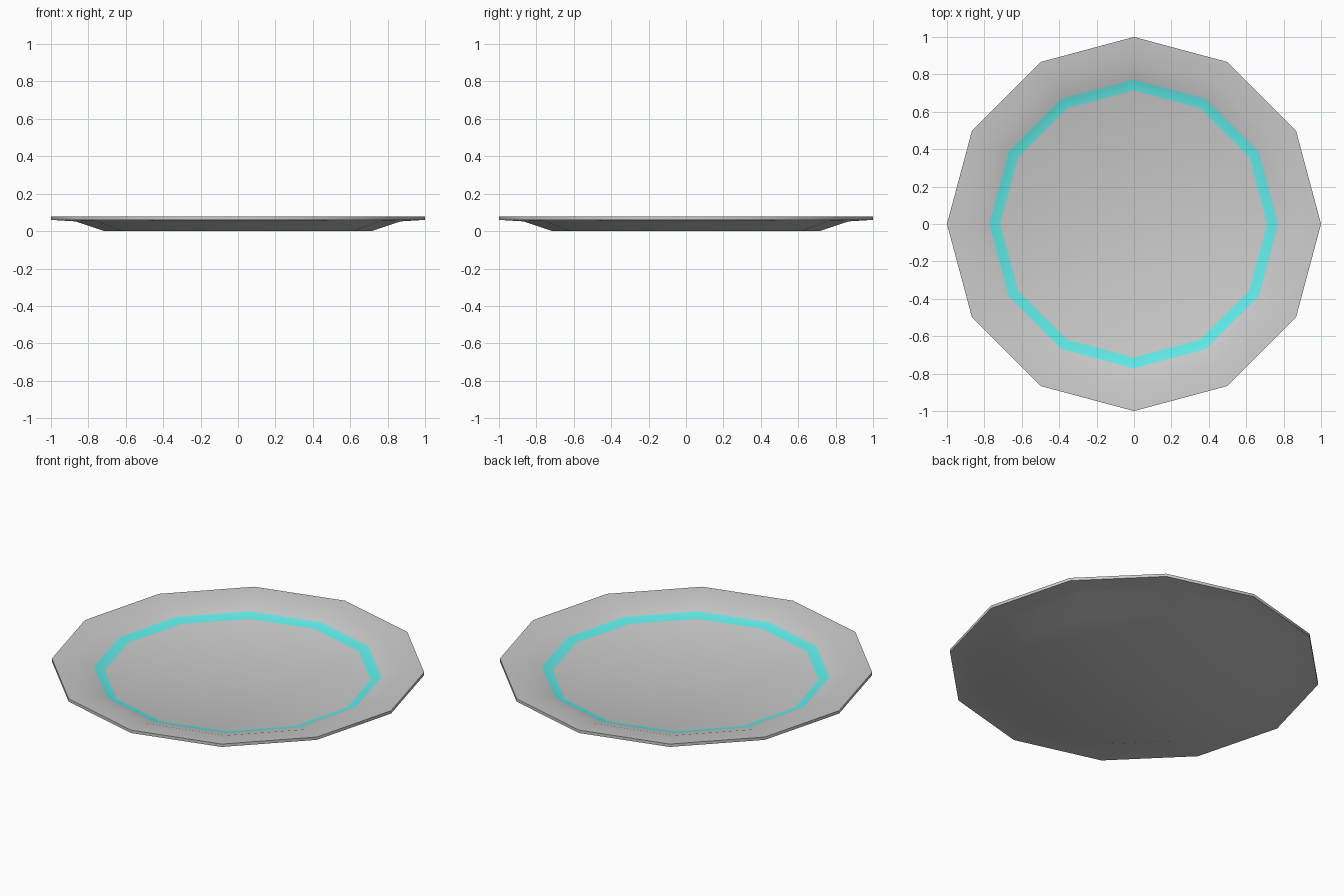
import bpy, bmesh
from math import sin, cos, tau, radians

if "Cube" in bpy.data.objects:
    bpy.data.objects.remove(bpy.data.objects["Cube"])

SIDES = 12
# Cross-section (radius, height): underside, rim, then down to the floor
PROFILE = [(0.714, 0.0), (0.87, 0.052), (1.0, 0.06), (1.0, 0.077),
           (0.87, 0.067), (0.772, 0.0375), (0.714, 0.02)]
BAND = 5  # profile segment that carries the coloured band


def material(name, color):
    m = bpy.data.materials.new(name)
    m.diffuse_color = color
    m.use_nodes = True
    m.node_tree.nodes["Principled BSDF"].inputs["Base Color"].default_value = m.diffuse_color
    return m


bm = bmesh.new()
rings = [[bm.verts.new((r * cos(tau * i / SIDES), r * sin(tau * i / SIDES), z))
          for i in range(SIDES)] for r, z in PROFILE]

# Walls and rim
for k, (a, b) in enumerate(zip(rings, rings[1:])):
    for i in range(SIDES):
        j = (i + 1) % SIDES
        face = bm.faces.new((a[i], a[j], b[j], b[i]))
        face.material_index = 1 if k == BAND else 0

# Base and eating surface
bm.faces.new(rings[0][::-1])
bm.faces.new(rings[-1])
bmesh.ops.recalc_face_normals(bm, faces=bm.faces)

mesh = bpy.data.meshes.new("plate")
bm.to_mesh(mesh)
bm.free()
mesh.materials.append(material("plate_grey", (0.8, 0.8, 0.8, 1)))
mesh.materials.append(material("band_cyan", (0.12, 0.85, 0.82, 1)))

plate = bpy.data.objects.new("plate", mesh)
bpy.context.collection.objects.link(plate)
bpy.context.view_layer.objects.active = plate
plate.select_set(True)
bpy.ops.object.shade_smooth_by_angle(angle=radians(40))
